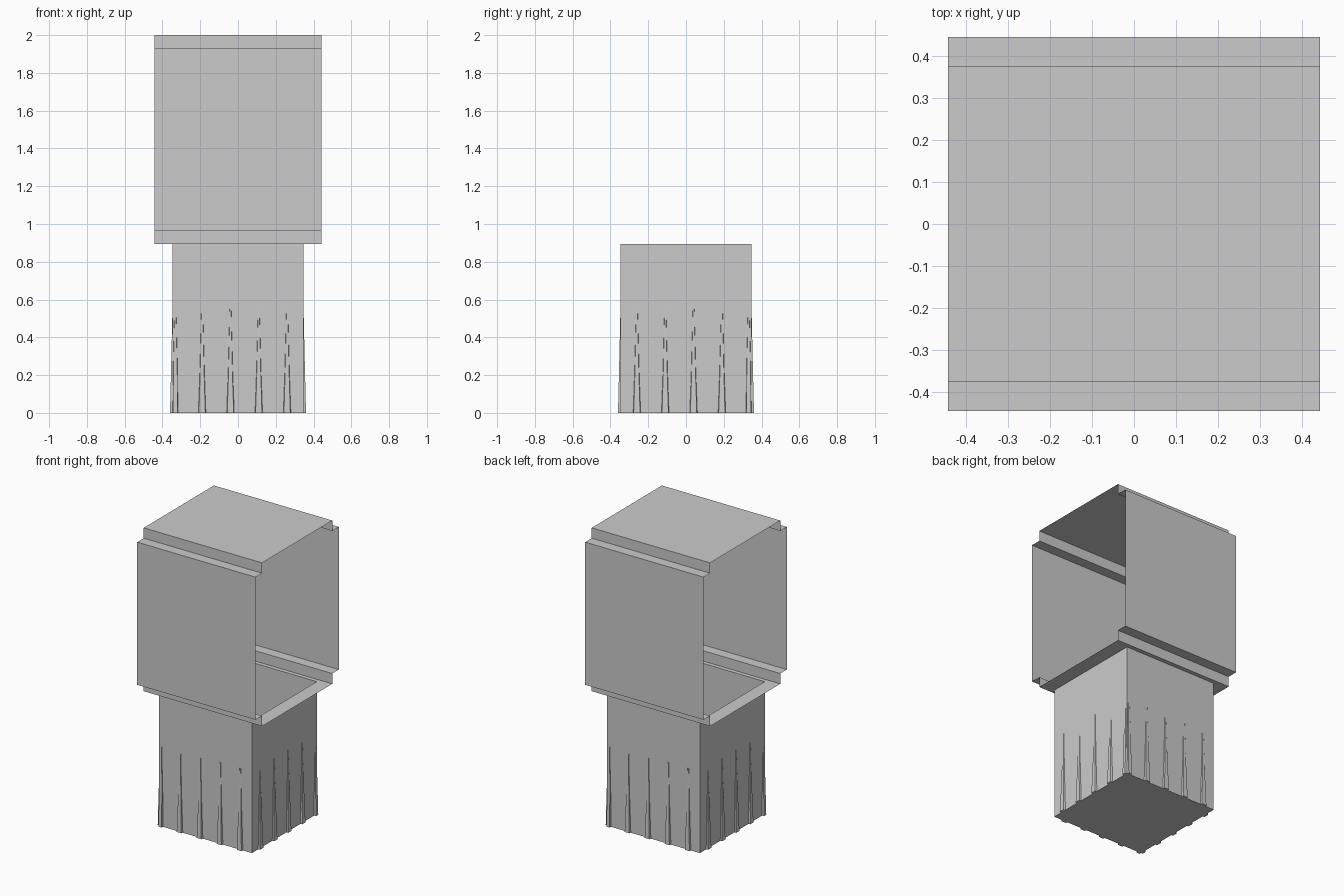
import bpy
from mathutils import Matrix, Vector
from math import pi

if "Cube" in bpy.data.objects:
    bpy.data.objects.remove(bpy.data.objects["Cube"])

H = 0.347       # half width of the lower bin
L = 0.443       # half length of the upper sleeve
Z = 0.895       # height where bin meets sleeve


def make(name, verts, faces):
    me = bpy.data.meshes.new(name)
    me.from_pydata(verts, [], faces)
    me.validate()
    ob = bpy.data.objects.new(name, me)
    bpy.context.collection.objects.link(ob)
    return ob


# Lower bin: stacked rings whose tapering ribs fade out with height
ribs_a = [-0.332, -0.19, -0.04, 0.11, 0.26]
ribs_b = [-0.26, -0.11, 0.04, 0.19, 0.332]


def ring(z, w, d):
    pts = []
    for side in range(4):
        rot = Matrix.Rotation(side * pi / 2, 3, 'Z')
        pts.append(rot @ Vector((-H, -H, z)))
        for c in (ribs_a, ribs_b)[side % 2]:
            hw = min(w, H - 0.001 - abs(c))
            for s, out in ((-1, 0), (-0.85, d), (0.85, d), (1, 0)):
                pts.append(rot @ Vector((c + s * hw, -H - out, z)))
    return pts


levels = [(0, 0.02, 0.013), (0.225, 0.012, 0.0075), (0.55, 0.004, 0), (Z, 0.004, 0)]
rings = [ring(*lv) for lv in levels]
n = len(rings[0])
faces = [tuple(reversed(range(n)))]
for k in range(len(rings) - 1):
    for i in range(n):
        j = (i + 1) % n
        faces.append((k * n + i, k * n + j, (k + 1) * n + j, (k + 1) * n + i))
make("ribbed_bin", [p for r in rings for p in r], faces)

# Upper sleeve: stepped sheet profile in y-z, run along x, open at both ends
half = [(H, Z), (0.375, Z), (0.375, 0.965), (0.445, 0.965),
        (0.445, 1.93), (0.375, 1.93), (0.375, 2.0)]
prof = half + [(-y, z) for y, z in reversed(half)]
m = len(prof)
verts = [(x, y, z) for x in (L, -L) for y, z in prof]
faces = [(i, i + 1, m + i + 1, m + i) for i in range(m - 1)]
make("stepped_sleeve", verts, faces)

# Floor flanges either side of the opening into the bin
for name, a, b in (("right_floor_flange", H, L), ("left_floor_flange", -L, -H)):
    make(name, [(a, -H, Z), (b, -H, Z), (b, H, Z), (a, H, Z)], [(0, 1, 2, 3)])
